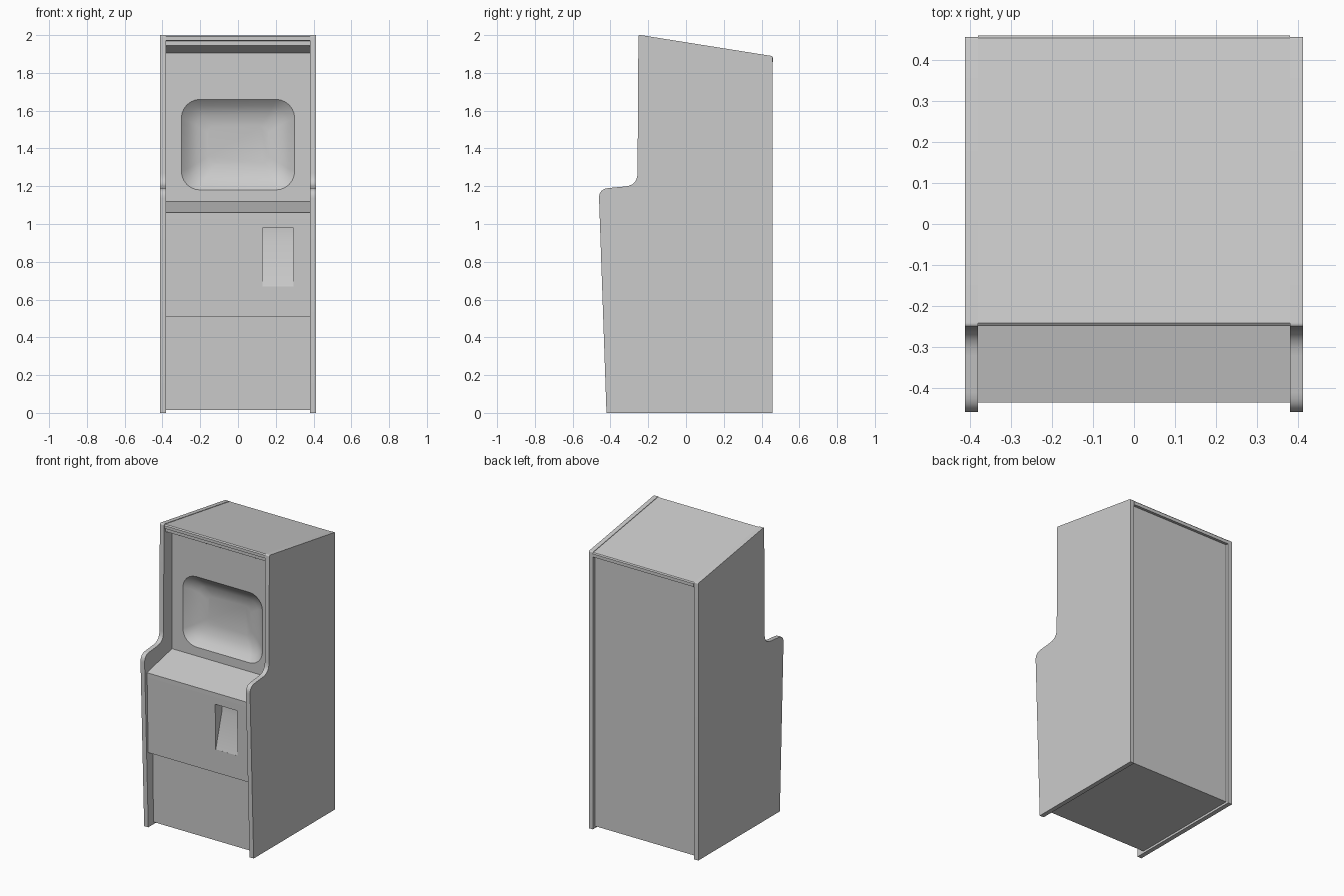
import bpy, bmesh, math

if "Cube" in bpy.data.objects:
    bpy.data.objects.remove(bpy.data.objects["Cube"])

grey = bpy.data.materials.new("cabinet grey")
grey.diffuse_color = (0.6, 0.6, 0.6, 1)
grey.use_nodes = True
grey.node_tree.nodes["Principled BSDF"].inputs["Base Color"].default_value = grey.diffuse_color


def make_object(name, bm):
    bmesh.ops.recalc_face_normals(bm, faces=bm.faces[:])
    mesh = bpy.data.meshes.new(name)
    bm.to_mesh(mesh)
    bm.free()
    mesh.materials.append(grey)
    obj = bpy.data.objects.new(name, mesh)
    bpy.context.collection.objects.link(obj)
    return obj


def loft(name, rings):
    """Bridge rings of equal length and cap both ends."""
    bm = bmesh.new()
    loops = [[bm.verts.new(p) for p in ring] for ring in rings]
    n = len(loops[0])
    for a, b in zip(loops, loops[1:]):
        for i in range(n):
            j = (i + 1) % n
            bm.faces.new((a[i], a[j], b[j], b[i]))
    bm.faces.new(loops[0])
    bm.faces.new(loops[-1][::-1])
    return make_object(name, bm)


def extrude_x(name, profile, x0, x1):
    return loft(name, [[(x, y, z) for y, z in profile] for x in (x0, x1)])


def smooth(obj, angle=30):
    bpy.ops.object.select_all(action='DESELECT')
    obj.select_set(True)
    bpy.context.view_layer.objects.active = obj
    bpy.ops.object.shade_smooth_by_angle(angle=math.radians(angle))


def cut(obj, cutter):
    cutter.hide_render = True
    mod = obj.modifiers.new("cut", 'BOOLEAN')
    mod.operation, mod.solver, mod.object = 'DIFFERENCE', 'EXACT', cutter
    bpy.context.view_layer.objects.active = obj
    bpy.ops.object.modifier_apply(modifier=mod.name)
    bpy.data.objects.remove(cutter)


def fillet(corners, steps=6):
    """Round each (y, z, radius) corner of a closed polygon."""
    out = []
    n = len(corners)
    for i, (y, z, r) in enumerate(corners):
        if r == 0:
            out.append((y, z))
            continue
        ends = []
        for k in (i - 1, (i + 1) % n):
            dy, dz = corners[k][0] - y, corners[k][1] - z
            d = math.hypot(dy, dz)
            ends.append((y + dy / d * r, z + dz / d * r))
        (ay, az), (by, bz) = ends
        for s in range(steps + 1):
            t = s / steps
            u, v, w = (1 - t) ** 2, 2 * t * (1 - t), t * t
            out.append((u * ay + v * y + w * by, u * az + v * z + w * bz))
    return out


# Side panels with rounded shoulder and neck
side = fillet([(-0.421, 0, 0), (-0.462, 1.185, 0.05), (-0.257, 1.205, 0.065),
               (-0.252, 2.002, 0.012), (0.457, 1.889, 0.006), (0.457, 0, 0)])
for name, s in (("left_side_panel", -1), ("right_side_panel", 1)):
    smooth(extrude_x(name, side, s * 0.382, s * 0.413))

# Cabinet body: kick panel, coin panel, control deck, screen wall, hood, back
body = extrude_x("cabinet_body", [
    (-0.365, 0.015), (-0.372, 0.51), (-0.422, 0.51), (-0.433, 1.03),
    (-0.436, 1.03), (-0.436, 1.06), (-0.165, 1.12), (-0.165, 1.905),
    (-0.235, 1.945), (-0.235, 1.975), (0.437, 1.87), (0.437, 0.015)],
    -0.382, 0.382)

# Dished screen opening with rounded corners


def rounded_rect(hx, hz, r, y, zc=1.42, steps=6):
    pts = []
    for q, (sx, sz) in enumerate(((1, 1), (-1, 1), (-1, -1), (1, -1))):
        for k in range(steps + 1):
            a = (q + k / steps) * math.pi / 2
            pts.append((sx * (hx - r) + r * math.cos(a), y,
                        zc + sz * (hz - r) + r * math.sin(a)))
    return pts


cut(body, loft("screen_cutter", [
    rounded_rect(0.30, 0.24, 0.10, -0.25), rounded_rect(0.30, 0.24, 0.10, -0.165),
    rounded_rect(0.265, 0.205, 0.08, -0.13), rounded_rect(0.22, 0.16, 0.06, -0.105),
    rounded_rect(0.16, 0.10, 0.04, -0.092)]))

# Coin return pocket, deep at the top and ramping out at the bottom
cut(body, extrude_x("coin_cutter", [
    (-0.5, 0.67), (-0.425, 0.67), (-0.36, 0.90), (-0.36, 0.98), (-0.5, 0.98)],
    0.13, 0.295))
smooth(body)

# Sloping lid
smooth(extrude_x("top_lid", [
    (-0.250, 1.972), (-0.250, 1.992), (-0.242, 1.998), (0.455, 1.887),
    (0.461, 1.880), (0.461, 1.858), (0.43, 1.863)], -0.381, 0.381))
